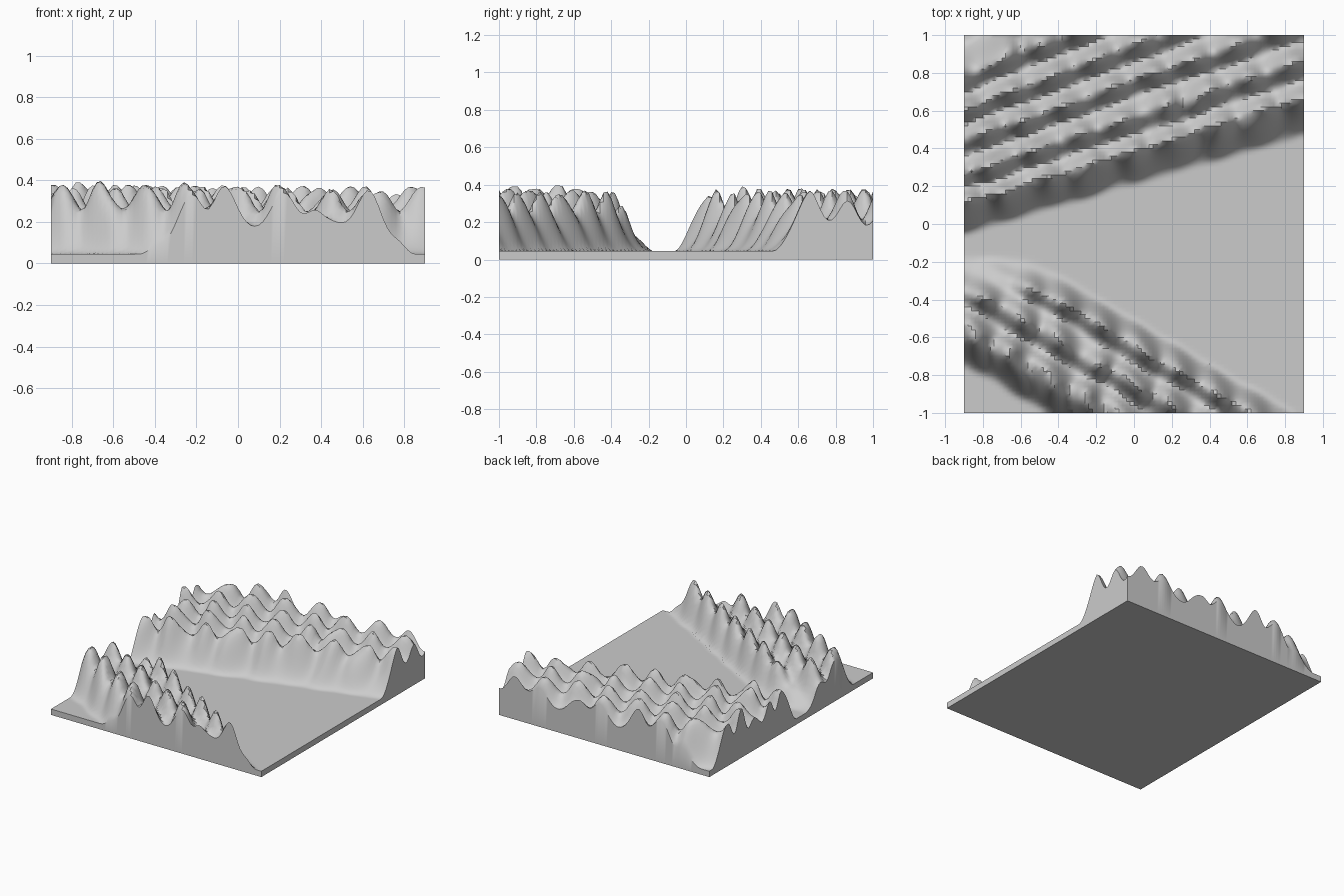
import bpy, bmesh, math
from mathutils import Vector, noise

if "Cube" in bpy.data.objects:
    bpy.data.objects.remove(bpy.data.objects["Cube"], do_unlink=True)

FLOOR = 0.045


def ramp(a, b, t):
    """Smooth rise from 0 at a to 1 at b (a may exceed b)."""
    t = min(1, max(0, (t - a) / (b - a)))
    return t * t * (3 - 2 * t)


def wave(t):
    return 0.5 + 0.5 * math.cos(2 * math.pi * t)


def relief(k, last, bump, skew):
    """Height of a band of parallel ridges; crests lie at whole k."""
    k = min(last, max(0, k))
    crest = wave(k)
    peak = wave(bump + skew * k)
    return 0.135 + 0.075 * crest + 0.12 * peak * (0.3 + 0.7 * crest)


def height(x, y):
    rough = noise.noise(Vector((x * 5, y * 5, 3)))
    # back range: five ridges fanning out slightly to the right
    spacing = 0.19 + 0.022 * x
    k = (y - 0.31 * x - 0.38) / spacing + 0.1 * rough
    mask = ramp(-0.95, 0.15, k) * ramp(5.15, 4.05, k)
    back = mask * relief(k, 4, x / 0.225 + 0.2 * rough, 0.3)
    # front range: three ridges running down to the right
    w = y + 0.58 * x
    k = (-0.63 - w) / 0.215 + 0.1 * rough
    mask = ramp(-0.6, 0.1, k) * ramp(3.0, 2.15, k) * ramp(-0.17, -0.41, y)
    front = mask * relief(k, 2, (x - 0.64) / 0.2 + 0.2 * rough, 0.2)
    return FLOOR + max(back, front) * (1 + 0.1 * rough)


# terrain surface
bm = bmesh.new()
bmesh.ops.create_grid(bm, x_segments=90, y_segments=100, size=1)
for v in bm.verts:
    v.co.x *= 0.9
    v.co.z = height(v.co.x, v.co.y)

# side walls and flat underside
rim = [e for e in bm.edges if e.is_boundary]
walls = bmesh.ops.extrude_edge_only(bm, edges=rim)["geom"]
for v in walls:
    if isinstance(v, bmesh.types.BMVert):
        v.co.z = 0
bmesh.ops.contextual_create(bm, geom=[e for e in bm.edges if e.is_boundary])
bmesh.ops.recalc_face_normals(bm, faces=bm.faces)

mesh = bpy.data.meshes.new("terrain_block")
bm.to_mesh(mesh)
bm.free()
terrain = bpy.data.objects.new("terrain_block", mesh)
bpy.context.collection.objects.link(terrain)

# one plain grey
grey = bpy.data.materials.new("stone_grey")
grey.use_nodes = True
colour = (0.6, 0.6, 0.6, 1)
grey.diffuse_color = colour
grey.node_tree.nodes["Principled BSDF"].inputs["Base Color"].default_value = colour
mesh.materials.append(grey)

bpy.ops.object.select_all(action="DESELECT")
terrain.select_set(True)
bpy.context.view_layer.objects.active = terrain
bpy.ops.object.shade_smooth_by_angle(angle=math.radians(40))
